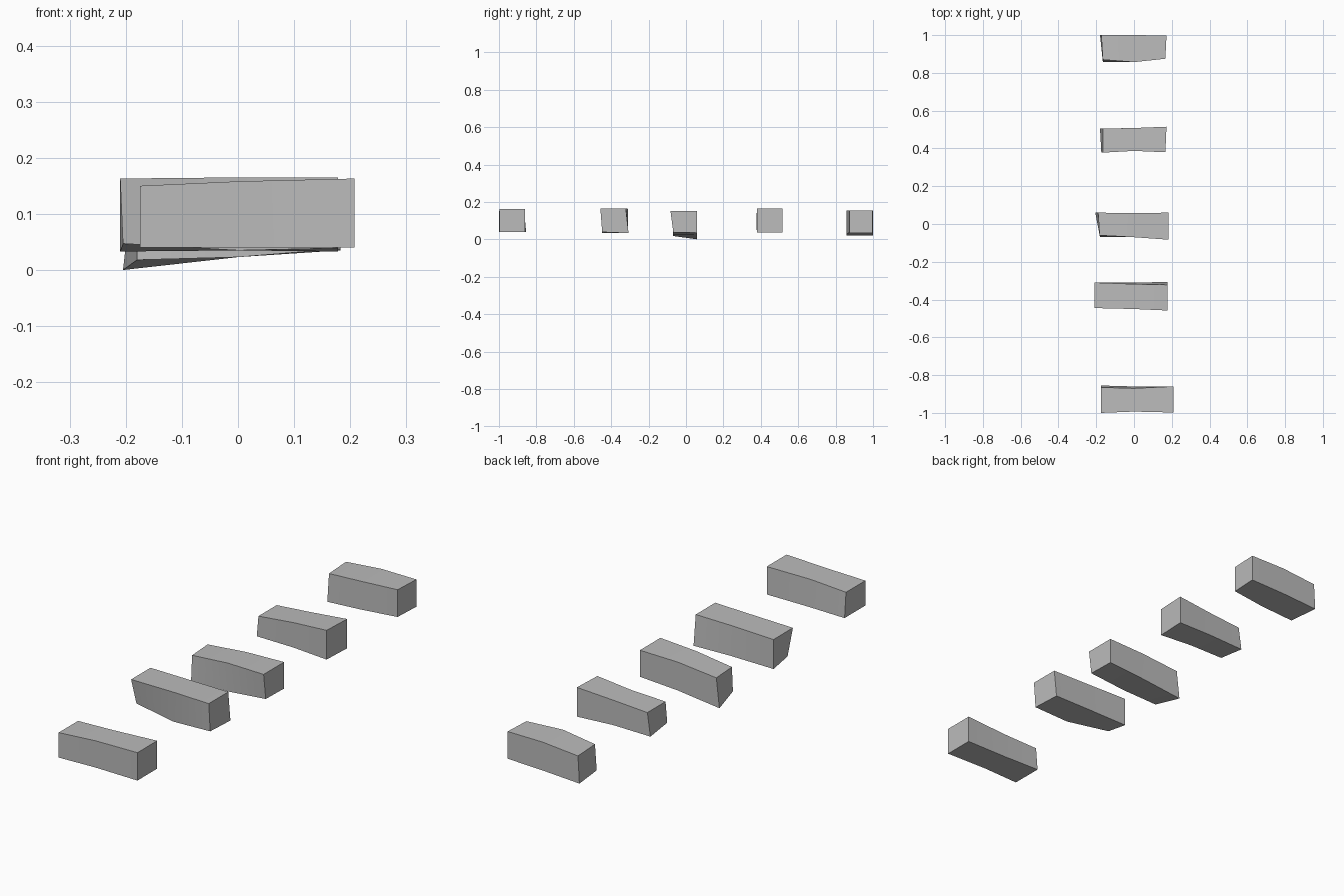
import bpy
import bmesh
from math import radians
from mathutils import Vector

default_cube = bpy.data.objects.get("Cube")
if default_cube:
    bpy.data.objects.remove(default_cube, do_unlink=True)

# One plain grey for every block
grey = bpy.data.materials.new("stone_grey")
grey.use_nodes = True
grey_value = (0.5, 0.5, 0.5, 1)
grey.diffuse_color = grey_value
grey.node_tree.nodes["Principled BSDF"].inputs["Base Color"].default_value = grey_value

CORNERS = ("front_bottom", "back_bottom", "back_top", "front_top")


def section(bm, x, front, back, bottom, top, **nudges):
    """Four-cornered cross-section; nudges move single corners off square."""
    places = dict(
        front_bottom=(x, front, bottom),
        back_bottom=(x, back, bottom),
        back_top=(x, back, top),
        front_top=(x, front, top),
    )
    return [bm.verts.new(Vector(places[c]) + Vector(nudges.get(c, (0, 0, 0))))
            for c in CORNERS]


def block(name, *sections):
    """Join the cross-sections into one closed, slightly warped bar."""
    bm = bmesh.new()
    rings = [section(bm, **s) for s in sections]
    for a, b in zip(rings, rings[1:]):
        for i in range(len(CORNERS)):
            j = (i + 1) % len(CORNERS)
            bm.faces.new((a[i], a[j], b[j], b[i]))
    bm.faces.new(rings[0])
    bm.faces.new(rings[-1])
    bmesh.ops.recalc_face_normals(bm, faces=bm.faces)
    mesh = bpy.data.meshes.new(name)
    bm.to_mesh(mesh)
    bm.free()
    mesh.materials.append(grey)
    obj = bpy.data.objects.new(name, mesh)
    bpy.context.collection.objects.link(obj)
    bpy.ops.object.select_all(action="DESELECT")
    obj.select_set(True)
    bpy.context.view_layer.objects.active = obj
    bpy.ops.object.shade_smooth_by_angle(angle=radians(30))


# Row of rough-hewn blocks, front to back, each given right end, middle, left end
block(
    "first_block",
    dict(x=-.175, front=-1, back=-.865, bottom=.04, top=.15, back_bottom=(0, .01, 0)),
    dict(x=0, front=-.993, back=-.87, bottom=.04, top=.158, back_bottom=(0, .01, 0)),
    dict(x=.208, front=-.998, back=-.86, bottom=.04, top=.163),
)
block(
    "second_block",
    dict(x=-.21, front=-.445, back=-.31, bottom=.033, top=.163,
         front_bottom=(.005, .03, .014)),
    dict(x=0, front=-.45, back=-.318, bottom=.035, top=.165,
         back_bottom=(0, .008, 0)),
    dict(x=.178, front=-.458, back=-.322, bottom=.036, top=.165,
         front_bottom=(0, .01, .003), back_bottom=(0, .015, -.003)),
)
block(
    "third_block",
    dict(x=-.19, front=-.06, back=.06, bottom=.01, top=.13,
         front_bottom=(.01, -.01, .008), back_bottom=(-.015, 0, -.01),
         front_top=(.008, 0, 0)),
    dict(x=0, front=-.07, back=.058, bottom=.023, top=.148),
    dict(x=.183, front=-.083, back=.06, bottom=.035, top=.152,
         front_bottom=(0, .015, .003)),
)
block(
    "fourth_block",
    dict(x=-.165, front=.378, back=.505, bottom=.038, top=.14,
         front_bottom=(-.008, 0, .011), back_bottom=(-.015, 0, 0)),
    dict(x=0, front=.387, back=.508, bottom=.042, top=.152),
    dict(x=.172, front=.38, back=.515, bottom=.036, top=.165,
         front_bottom=(-.006, 0, 0), front_top=(-.006, 0, 0)),
)
block(
    "fifth_block",
    dict(x=-.165, front=.87, back=1, bottom=.02, top=.14,
         front_bottom=(0, -.012, 0), back_bottom=(-.015, 0, 0),
         back_top=(-.008, 0, 0)),
    dict(x=0, front=.857, back=1, bottom=.03, top=.155),
    dict(x=.172, front=.875, back=.998, bottom=.035, top=.155,
         front_bottom=(-.006, 0, 0), front_top=(-.006, 0, 0)),
)
